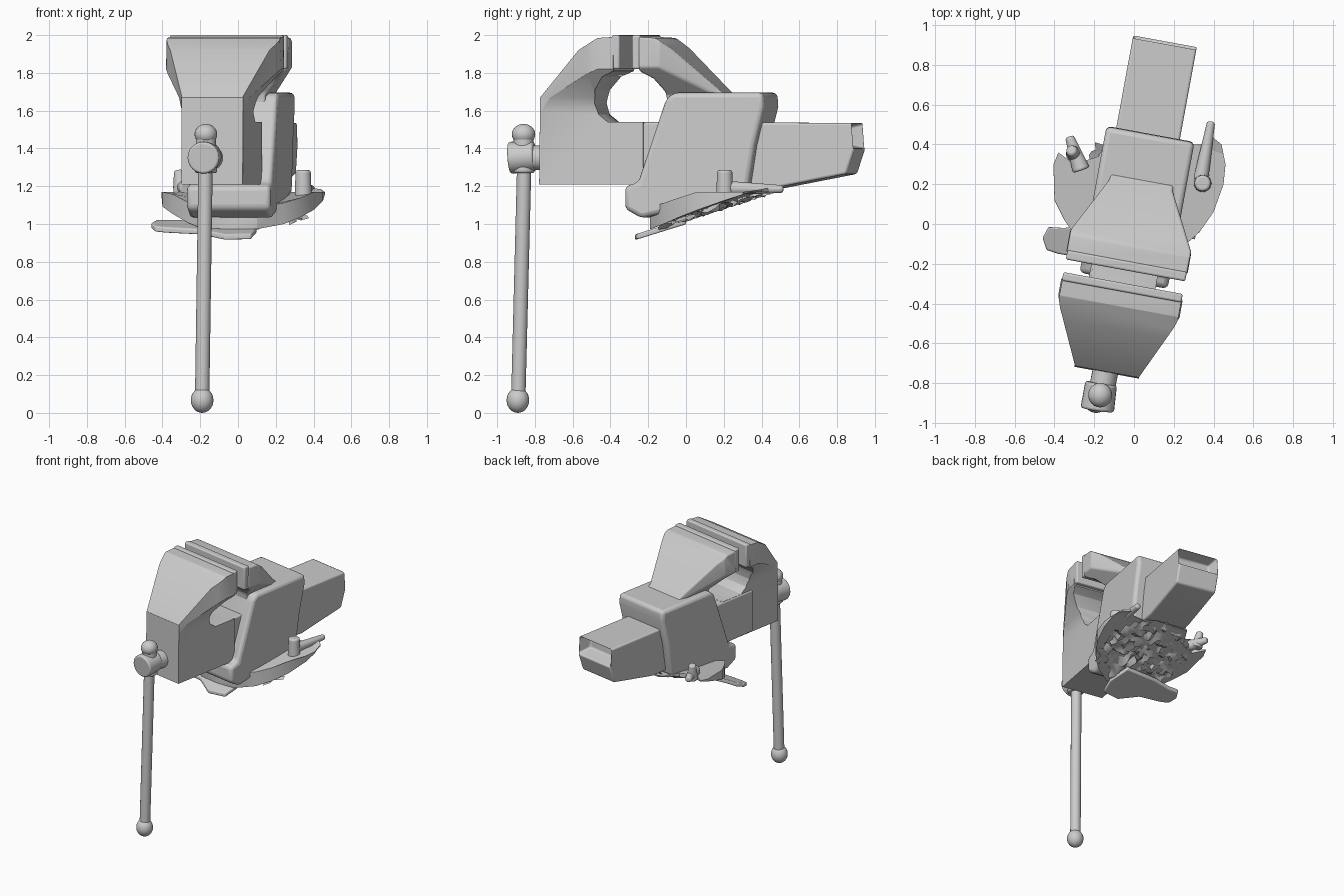
import bpy, bmesh, math, random
from mathutils import Vector, Matrix

cube = bpy.data.objects.get("Cube")
if cube:
    bpy.data.objects.remove(cube, do_unlink=True)

TURN = Matrix.Rotation(math.radians(-10.4), 4, 'Z')   # the vise stands turned on its base

steel = bpy.data.materials.new("cast_grey")
steel.use_nodes = True
GREY = (0.6, 0.6, 0.6, 1)
steel.diffuse_color = GREY
steel.node_tree.nodes["Principled BSDF"].inputs["Base Color"].default_value = GREY


def activate(ob):
    bpy.ops.object.select_all(action='DESELECT')
    ob.select_set(True)
    bpy.context.view_layer.objects.active = ob


def make(name, bm):
    bmesh.ops.recalc_face_normals(bm, faces=bm.faces)
    me = bpy.data.meshes.new(name)
    bm.to_mesh(me)
    bm.free()
    ob = bpy.data.objects.new(name, me)
    bpy.context.collection.objects.link(ob)
    me.materials.append(steel)
    return ob


def prism(name, outline, axis, lo, hi):
    """Extrude a 2D outline along an axis; the outline uses the other two axes in order."""
    bm = bmesh.new()

    def at(p, d):
        c = list(p)
        c.insert("xyz".index(axis), d)
        return c
    a, b = ([bm.verts.new(at(p, d)) for p in outline] for d in (lo, hi))
    bm.faces.new(a)
    bm.faces.new(b)
    for i in range(len(a)):
        j = (i + 1) % len(a)
        bm.faces.new((a[i], a[j], b[j], b[i]))
    return make(name, bm)


def mirrored(half):
    return half + [(-x, y) for x, y in reversed(half)]


def keep_common(ob, others):
    for other in others:
        mod = ob.modifiers.new("trim", 'BOOLEAN')
        mod.operation, mod.solver, mod.object = 'INTERSECT', 'EXACT', other
        activate(ob)
        bpy.ops.object.modifier_apply(modifier=mod.name)
        bpy.data.objects.remove(other, do_unlink=True)


def finish(ob, bevel=0.02, turn=True):
    """Turn the part, soften its edges and shade it smooth."""
    if turn:
        ob.data.transform(TURN)
    activate(ob)
    bpy.ops.object.shade_smooth_by_angle(angle=math.radians(40))
    if bevel:
        mod = ob.modifiers.new("soft_edges", 'BEVEL')
        mod.width, mod.segments, mod.limit_method = bevel, 3, 'ANGLE'
        mod.angle_limit = math.radians(25)
    return ob


def rod(name, start, end, r1, r2=None):
    start, end = Vector(start), Vector(end)
    bm = bmesh.new()
    bmesh.ops.create_cone(bm, cap_ends=True, segments=24, radius1=r1,
                          radius2=r1 if r2 is None else r2, depth=(end - start).length)
    spin = (end - start).to_track_quat('Z', 'Y').to_matrix().to_4x4()
    bm.transform(Matrix.Translation((start + end) / 2) @ spin)
    return finish(make(name, bm), 0.012, False)


def ball(name, centre, size):
    bm = bmesh.new()
    bmesh.ops.create_uvsphere(bm, u_segments=24, v_segments=14, radius=1)
    bm.transform(Matrix.Translation(centre) @ Matrix.Diagonal((*size, 1)))
    return finish(make(name, bm), 0, False)


def underside(y):
    """Height of the sloping underside of the base."""
    return .965 + .31 * (y + .15)


# Moving jaw: side outline trimmed by its front and top outlines
front_jaw = prism("front_jaw", [(-.76, 1.21), (-.755, 1.67), (-.53, 1.92), (-.42, 1.985), (-.335, 1.99),
                                (-.335, 1.81), (-.40, 1.78), (-.45, 1.71), (-.46, 1.64), (-.44, 1.58),
                                (-.39, 1.54), (-.20, 1.54), (-.20, 1.21)], 'x', -.4, .4)
keep_common(front_jaw, [
    prism("trim_front", mirrored([(.165, 1.1), (.165, 1.6), (.19, 1.67), (.31, 1.82), (.3, 2.1)]), 'y', -1, 0),
    prism("trim_top", mirrored([(.165, -.8), (.165, -.75), (.29, -.48), (.31, -.42), (.31, 0)]), 'z', 1, 2.1)])
finish(front_jaw)

# Fixed jaw above the body
rear_jaw = prism("rear_jaw", [(-.20, 1.99), (-.11, 1.985), (-.03, 1.93), (.24, 1.68), (.24, 1.5), (-.09, 1.5),
                              (-.07, 1.62), (-.08, 1.70), (-.13, 1.77), (-.20, 1.81)], 'x', -.4, .4)
keep_common(rear_jaw, [
    prism("trim_front", mirrored([(.16, 1.4), (.16, 1.68), (.21, 1.73), (.31, 1.83), (.305, 2.1)]), 'y', -1, 1),
    prism("trim_top", mirrored([(.31, -.4), (.31, -.09), (.16, .2), (.16, .4)]), 'z', 1, 2.1)])
finish(rear_jaw)

# Gripping plates on both jaws
for name, near, far in (("front_jaw_plate", -.345, -.302), ("rear_jaw_plate", -.237, -.19)):
    finish(prism(name, [(near, 1.82), (far, 1.82), (far, 2), (near, 2)], 'x', -.305, .305), 0.01)

# Body around the slide
finish(prism("body", [(-.07, 1.66), (-.03, 1.695), (.455, 1.695), (.46, 1.62), (.41, 1.42), (.37, 1.16),
                      (.1, 1.1), (-.2, 1.03), (-.29, 1.08), (-.29, 1.2), (-.22, 1.22)], 'x', -.225, .225), 0.025)

# Slide bar with a hollow back end
slide = prism("slide_bar", [(-.5, 1.215), (-.5, 1.54), (.925, 1.535), (.935, 1.4), (.89, 1.265), (.5, 1.19)],
              'x', -.175, .15)
bm = bmesh.new()
bm.from_mesh(slide.data)
back = max(bm.faces, key=lambda f: f.calc_center_median().y + f.calc_center_median().z * .2)
bmesh.ops.inset_individual(bm, faces=[back], thickness=.035)
for v in back.verts:
    v.co.y -= .1
bm.to_mesh(slide.data)
bm.free()
finish(slide, 0.012)

# Swivel base: rounded wings, wedge-shaped underneath
base = prism("swivel_base", [(-.38, .36), (-.405, .3), (-.4, .12), (-.35, .02), (-.27, -.1), (-.2, -.17),
                             (-.05, -.19), (.1, -.19), (.24, -.12), (.33, -.04), (.4, .06), (.45, .2),
                             (.46, .3), (.44, .4), (.39, .44), (.34, .4), (.24, .4), (.18, .45),
                             (-.1, .48), (-.18, .34), (-.3, .3)], 'z', 0, 1.17)
for v in base.data.vertices:
    if v.co.z < .5:
        v.co.z = underside(v.co.y) + .02 + max(0, abs(v.co.x) - .2) * .12
    else:
        v.co.z += min(0, .35 * (v.co.y - .05))
finish(base, 0.008, False)

# Ragged broken casting below the base
random.seed(4)
bm = bmesh.new()
bmesh.ops.create_grid(bm, x_segments=22, y_segments=20, size=1)
for v in bm.verts:
    x, y = v.co.x * .36 + .04, v.co.y * .32 + .15
    v.co = (x + random.uniform(-.01, .01), y + random.uniform(-.01, .01),
            underside(y) + random.uniform(0, .045))
outside = [f for f in bm.faces if random.random() < .15 or
           Vector(((f.calc_center_median().x - .04) / .36, (f.calc_center_median().y - .15) / .32)).length > .95]
bmesh.ops.delete(bm, geom=outside, context='FACES')
finish(make("ragged_underside", bm), 0, False)

# Thin sloping lip under the front of the base
lip = prism("base_lip", [(-.46, -.07), (-.43, -.015), (-.35, -.02), (-.2, .0), (.06, .0), (.1, -.15),
                         (.07, -.26), (-.07, -.27), (-.2, -.18), (-.38, -.15), (-.44, -.13)], 'z', 0, .03)
for v in lip.data.vertices:
    v.co.z += .915 + .31 * (v.co.y + .27)
finish(lip, 0.008, False)

# Locking bolts and levers on the wings
rod("left_bolt", (.345, .205, 1.14), (.345, .205, 1.285), .045, .04)
rod("left_lever", (.335, .22, 1.19), (.388, .515, 1.185), .038, .02)
rod("right_bolt", (-.3, .35, 1.16), (-.315, .37, 1.285), .042, .025)
rod("right_lever", (-.265, .27, 1.19), (-.325, .44, 1.195), .045, .022)

# Screw head and hanging handle
rod("screw_neck", (-.165, -.85, 1.35), (-.14, -.72, 1.35), .065)
rod("screw_head", (-.185, -.935, 1.35), (-.165, -.80, 1.36), .085, .08)
rod("screw_collar", (-.17, -.86, 1.27), (-.17, -.86, 1.49), .06, .05)
rod("handle_bar", (-.17, -.853, 1.45), (-.19, -.888, .07), .038)
ball("handle_top", (-.17, -.86, 1.475), (.06, .062, .055))
ball("handle_bottom", (-.19, -.89, .067), (.06, .06, .067))
